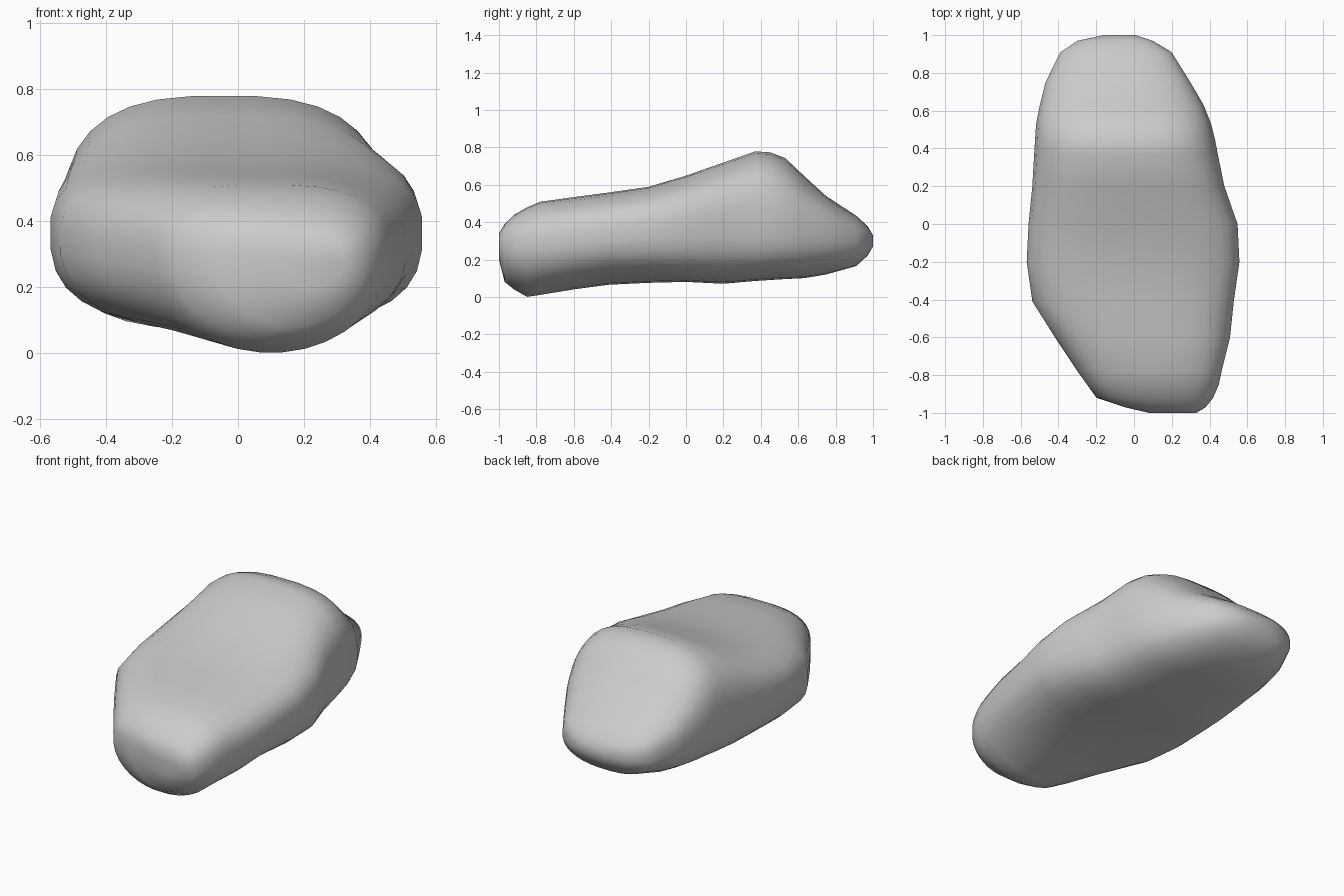
import bpy, bmesh
from math import sin, cos, pi

# Cross-sections along y: y, x left, x right, z bottom, z widest, z top, lower squareness
SECTIONS = [
    (-1.00,  0.08, 0.33, 0.20, 0.28, 0.34, 2.0),
    (-0.97, -0.05, 0.38, 0.08, 0.26, 0.39, 2.0),
    (-0.92, -0.20, 0.42, 0.04, 0.27, 0.44, 2.0),
    (-0.85, -0.25, 0.45, 0.00, 0.28, 0.48, 2.0),
    (-0.78, -0.30, 0.465, 0.01, 0.29, 0.51, 2.1),
    (-0.60, -0.42, 0.51, 0.04, 0.31, 0.535, 2.3),
    (-0.41, -0.54, 0.53, 0.065, 0.34, 0.56, 2.5),
    (-0.20, -0.57, 0.56, 0.075, 0.37, 0.59, 2.8),
    (0.00, -0.56, 0.55, 0.08, 0.38, 0.65, 3.0),
    (0.20, -0.54, 0.48, 0.07, 0.39, 0.72, 3.0),
    (0.37, -0.53, 0.445, 0.085, 0.39, 0.78, 3.0),
    (0.45, -0.525, 0.43, 0.09, 0.39, 0.775, 2.9),
    (0.53, -0.52, 0.41, 0.095, 0.38, 0.745, 2.8),
    (0.63, -0.50, 0.37, 0.10, 0.36, 0.65, 2.6),
    (0.75, -0.47, 0.30, 0.12, 0.34, 0.54, 2.5),
    (0.91, -0.39, 0.20, 0.165, 0.31, 0.435, 2.4),
    (0.97, -0.30, 0.10, 0.22, 0.30, 0.38, 2.2),
    (1.00, -0.16, 0.01, 0.27, 0.30, 0.33, 2.0),
]
SIDES = 32


def spow(v, n):
    return (1 if v >= 0 else -1) * abs(v) ** (2 / n)


def ring(bm, y, xl, xr, zb, zm, zt, nb):
    cx, hw = (xl + xr) / 2, (xr - xl) / 2
    verts = []
    for i in range(SIDES):
        a = 2 * pi * (i + 0.5) / SIDES
        c, s = cos(a), sin(a)
        n = 2.8 if s > 0 else nb
        h = zt - zm if s > 0 else zm - zb
        verts.append(bm.verts.new((cx + hw * spow(c, n), y, zm + h * spow(s, n))))
    return verts


# Boulder: skin the sections and close both ends
bm = bmesh.new()
rings = [ring(bm, *s) for s in SECTIONS]
for a, b in zip(rings, rings[1:]):
    for i in range(SIDES):
        j = (i + 1) % SIDES
        bm.faces.new((a[i], a[j], b[j], b[i]))
bm.faces.new(rings[0])
bm.faces.new(rings[-1])
bmesh.ops.recalc_face_normals(bm, faces=bm.faces)
for f in bm.faces:
    f.smooth = True
mesh = bpy.data.meshes.new("boulder")
bm.to_mesh(mesh)
bm.free()
boulder = bpy.data.objects.new("boulder", mesh)
bpy.context.collection.objects.link(boulder)
